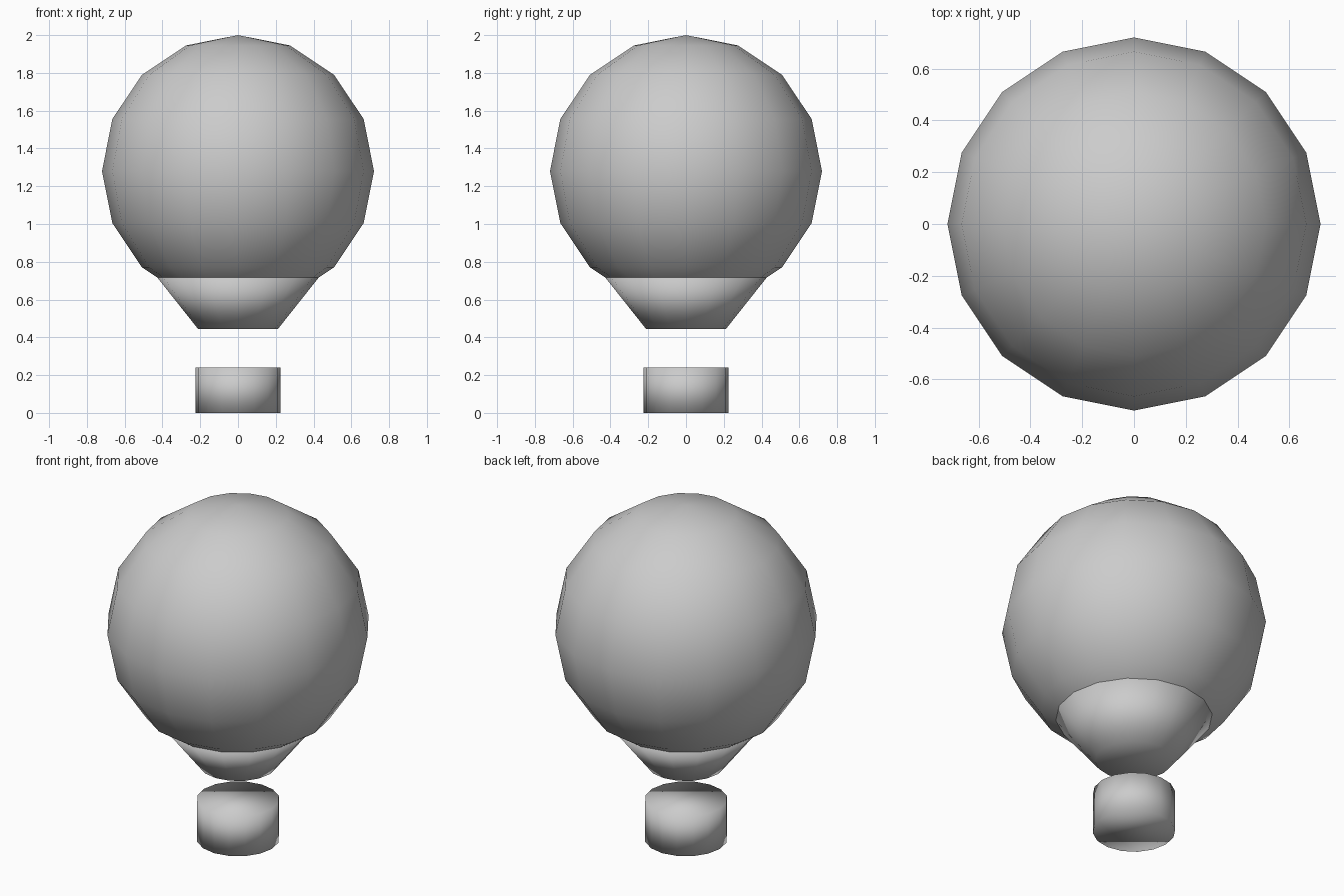
import bpy
import bmesh
from mathutils import Matrix

cube = bpy.data.objects.get("Cube")
if cube:
    bpy.data.objects.remove(cube, do_unlink=True)

SIDES = 16

# Single flat colour
grey = bpy.data.materials.new("plain_grey")
grey.use_nodes = True
colour = (0.6, 0.6, 0.6, 1.0)
grey.diffuse_color = colour
grey.node_tree.nodes["Principled BSDF"].inputs["Base Color"].default_value = colour


def add_part(name, bm):
    """Turn a bmesh into a fully smooth-shaded object."""
    bmesh.ops.recalc_face_normals(bm, faces=bm.faces)
    for face in bm.faces:
        face.smooth = True
    mesh = bpy.data.meshes.new(name)
    bm.to_mesh(mesh)
    bm.free()
    mesh.materials.append(grey)
    obj = bpy.data.objects.new(name, mesh)
    bpy.context.collection.objects.link(obj)
    return obj


def add_frustum(name, z_bottom, z_top, r_bottom, r_top):
    """Closed tapered drum standing between two heights."""
    bm = bmesh.new()
    bmesh.ops.create_cone(
        bm, cap_ends=True, segments=SIDES,
        radius1=r_bottom, radius2=r_top, depth=z_top - z_bottom,
        matrix=Matrix.Translation((0, 0, (z_bottom + z_top) / 2)))
    return add_part(name, bm)


# Balloon envelope
bm = bmesh.new()
bmesh.ops.create_uvsphere(
    bm, u_segments=SIDES, v_segments=SIDES // 2, radius=0.72,
    matrix=Matrix.Translation((0, 0, 1.28)))
add_part("envelope", bm)

# Tapered mouth, its top tucked into the envelope
add_frustum("envelope_mouth", 0.445, 0.73, 0.212, 0.438)

# Basket hanging free below
add_frustum("basket", 0.0, 0.24, 0.225, 0.225)
